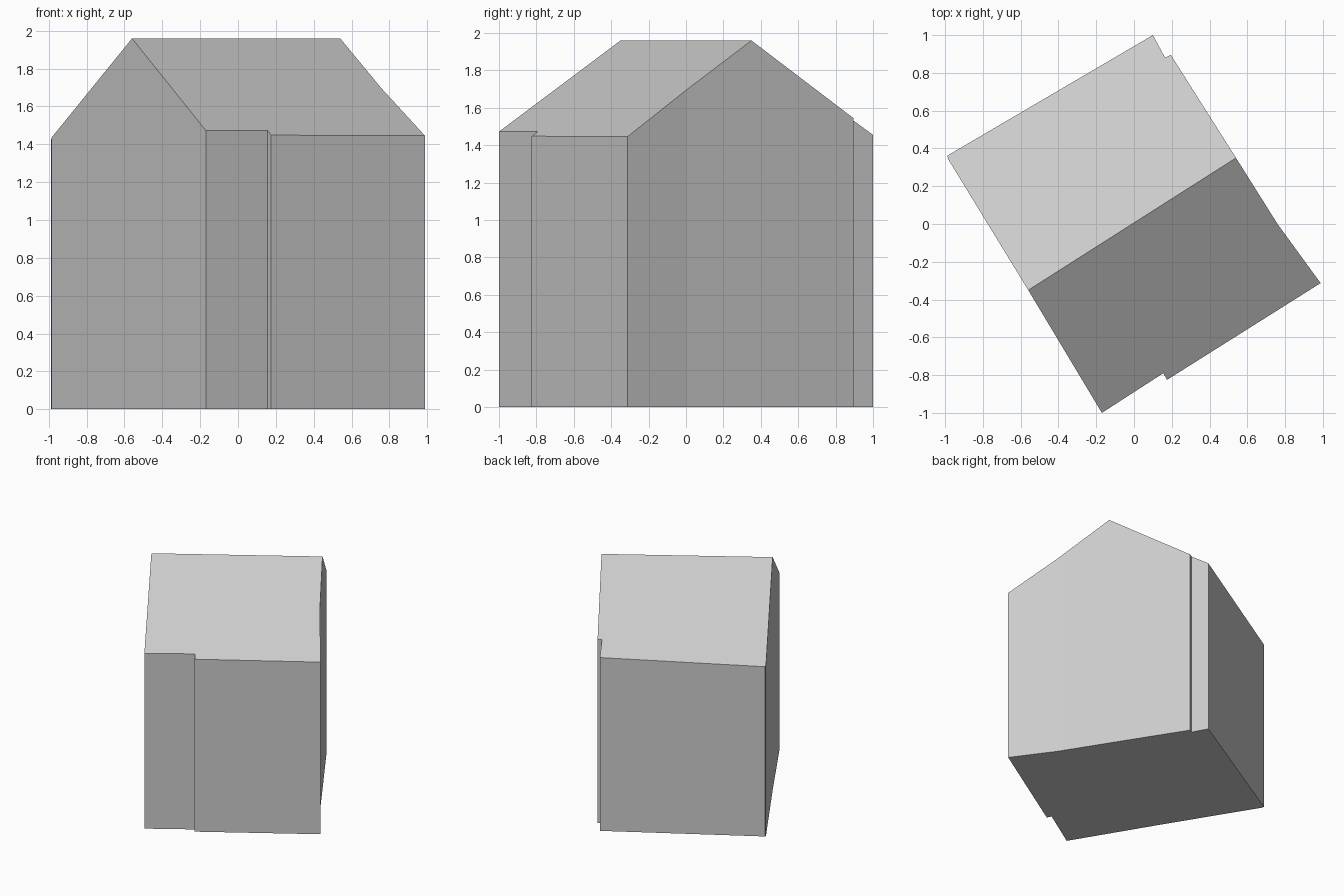
import bpy
import bmesh
from mathutils import Vector

cube = bpy.data.objects.get("Cube")
if cube:
    bpy.data.objects.remove(cube)

grey = bpy.data.materials.new("light grey")
grey.use_nodes = True
grey.diffuse_color = (0.6, 0.6, 0.6, 1)
grey.node_tree.nodes["Principled BSDF"].inputs["Base Color"].default_value = grey.diffuse_color

# Ridge line and roof pitch
ridge_a, ridge_b = Vector((-0.56, -0.35)), Vector((0.54, 0.35))
RIDGE_Z, SLOPE = 1.96, 0.643
along = (ridge_b - ridge_a).normalized()

# Footprint halves, each running from one ridge end to the other
front_half = [ridge_a, (-0.17, -1.0), (0.155, -0.79), (0.175, -0.825),
              (0.988, -0.313), (0.76, 0.0), ridge_b]
back_half = [ridge_b, (0.195, 0.895), (0.165, 0.88), (0.10, 1.0),
             (-0.988, 0.362), (-0.985, 0.345), ridge_a]


def on_roof(p):
    """Point of the roof above a footprint point."""
    p = Vector(p)
    drop = abs(along.cross(p - ridge_a)) * SLOPE
    return (p.x, p.y, RIDGE_Z - drop)


def on_ground(p):
    return (p[0], p[1], 0)


def add_object(name, polygons):
    bm = bmesh.new()
    for polygon in polygons:
        bm.faces.new([bm.verts.new(p) for p in polygon])
    bmesh.ops.remove_doubles(bm, verts=bm.verts, dist=0.0005)
    mesh = bpy.data.meshes.new(name)
    bm.to_mesh(mesh)
    bm.free()
    mesh.materials.append(grey)
    obj = bpy.data.objects.new(name, mesh)
    bpy.context.collection.objects.link(obj)
    return obj


# Outer walls, rising to the roof planes
outline = front_half[:-1] + back_half[:-1]
pairs = list(zip(outline, outline[1:] + outline[:1]))
add_object("walls", [[on_ground(p), on_ground(q), on_roof(q), on_roof(p)] for p, q in pairs])

# Gabled roof and floor
add_object("roof", [[on_roof(p) for p in half] for half in (front_half, back_half)])
add_object("floor", [[on_ground(p) for p in reversed(outline)]])
